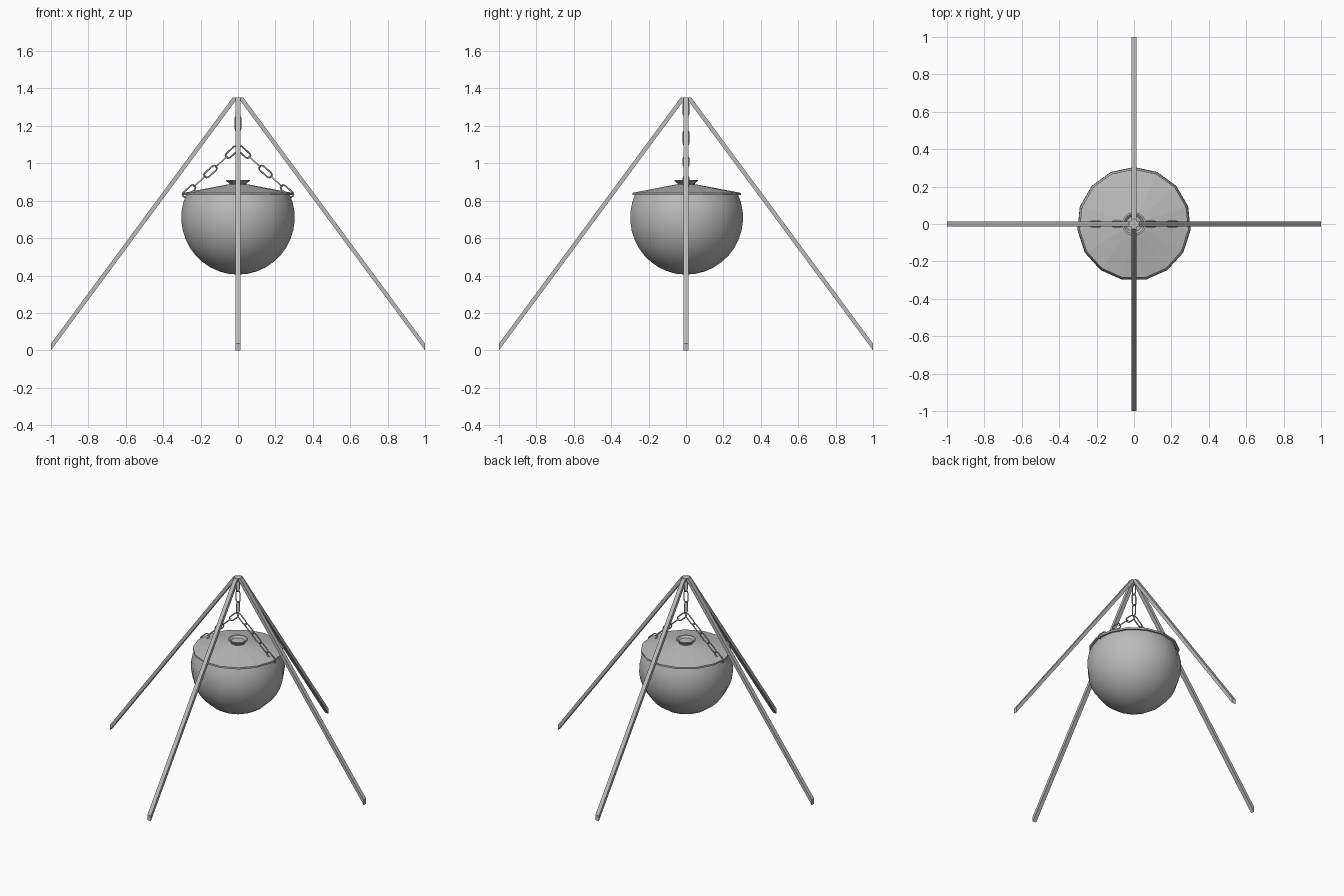
import bpy, bmesh, math
from mathutils import Vector, Matrix

if "Cube" in bpy.data.objects:
    bpy.data.objects.remove(bpy.data.objects["Cube"])

iron = bpy.data.materials.new("iron_grey")
iron.diffuse_color = (0.5, 0.5, 0.5, 1)
iron.use_nodes = True
iron.node_tree.nodes["Principled BSDF"].inputs["Base Color"].default_value = iron.diffuse_color


def finish(name, bm, smooth=None):
    bmesh.ops.recalc_face_normals(bm, faces=bm.faces)
    me = bpy.data.meshes.new(name)
    bm.to_mesh(me)
    bm.free()
    me.materials.append(iron)
    ob = bpy.data.objects.new(name, me)
    bpy.context.collection.objects.link(ob)
    if smooth:
        bpy.ops.object.select_all(action='DESELECT')
        ob.select_set(True)
        bpy.context.view_layer.objects.active = ob
        bpy.ops.object.shade_smooth_by_angle(angle=math.radians(smooth))
    return ob


def lathe(name, profile, smooth=None, sides=15):
    """Revolve (radius, z) points around z; radius 0 makes a pole."""
    bm = bmesh.new()
    rings = []
    for r, z in profile:
        n = 1 if r == 0 else sides
        rings.append([bm.verts.new((r * math.cos(math.pi / 2 + 2 * math.pi * i / sides),
                                    r * math.sin(math.pi / 2 + 2 * math.pi * i / sides), z))
                      for i in range(n)])
    for a, b in zip(rings, rings[1:]):
        for i in range(sides):
            j = (i + 1) % sides
            q = [a[i % len(a)], a[j % len(a)], b[j % len(b)], b[i % len(b)]]
            bm.faces.new(list(dict.fromkeys(q)))
    return finish(name, bm, smooth)


# Four legs: square bars with vertical foot cut and flat top
def leg(name, turn):
    outline = [(-1, 0), (-1, 0.036), (-0.028, 1.352), (0, 1.352)]
    bm = bmesh.new()
    lo, hi = [[bm.verts.new((x, y, z)) for x, z in outline] for y in (-0.014, 0.014)]
    bm.faces.new(lo)
    bm.faces.new(hi)
    for i in range(4):
        j = (i + 1) % 4
        bm.faces.new((lo[i], lo[j], hi[j], hi[i]))
    bm.transform(Matrix.Rotation(turn, 4, 'Z'))
    finish(name, bm)


for k, side in enumerate(("left", "front", "right", "back")):
    leg("leg_" + side, k * math.pi / 2)

# Round pot, open under the lid
R, ZC = 0.305, 0.71
bowl = [(0, ZC - R)]
for i in range(1, 13):
    a = -math.pi / 2 + i * (math.pi / 2 + math.asin(0.13 / R)) / 12
    bowl.append((R * math.cos(a), ZC + R * math.sin(a)))
lathe("pot", bowl, 40)

# Lid with a thin lip, and flared knob with a dished top
lathe("lid", [(0, 0.83), (0.293, 0.83), (0.293, 0.842), (0.06, 0.886), (0, 0.886)])
lathe("lid_knob", [(0.047, 0.88), (0.047, 0.893), (0.064, 0.906), (0.064, 0.912),
                   (0.054, 0.912), (0.042, 0.9), (0, 0.9)])


# Chain links: oval loops swept with a small round section
def link(name, centre, along, wide, half_len=0.046, half_wid=0.019, thick=0.0042):
    along, wide = Vector(along).normalized(), Vector(wide).normalized()
    normal = along.cross(wide)
    bm = bmesh.new()
    rings = []
    for end in (1, -1):
        for i in range(5):
            a = math.pi * i / 4
            out = (wide * math.cos(a) + along * math.sin(a)) * end
            mid = Vector(centre) + along * end * (half_len - half_wid) + out * (half_wid - thick)
            rings.append([bm.verts.new(mid + thick * (out * math.cos(t) + normal * math.sin(t)))
                          for t in (math.pi * s / 3 for s in range(6))])
    for i, a in enumerate(rings):
        b = rings[(i + 1) % len(rings)]
        for s in range(6):
            t = (s + 1) % 6
            bm.faces.new((a[s], a[t], b[t], b[s]))
    finish(name, bm, 60)


# Hanging chain under the apex
for i, z in enumerate((1.292, 1.214, 1.136)):
    link(f"hanging_link_{i}", (0, 0, z), (0, 0, 1), (i % 2, 1 - i % 2, 0))

# Two slanted chains down to the rim
for sx, side in ((-1, "left"), (1, "right")):
    start, end = Vector((sx * 0.032, 0, 1.06)), Vector((sx * 0.262, 0, 0.852))
    d = end - start
    flat = Vector((-d.z, 0, d.x))
    for i in range(5):
        link(f"{side}_link_{i}", start + d * i / 4, d, (0, 1, 0) if i % 2 else flat)
